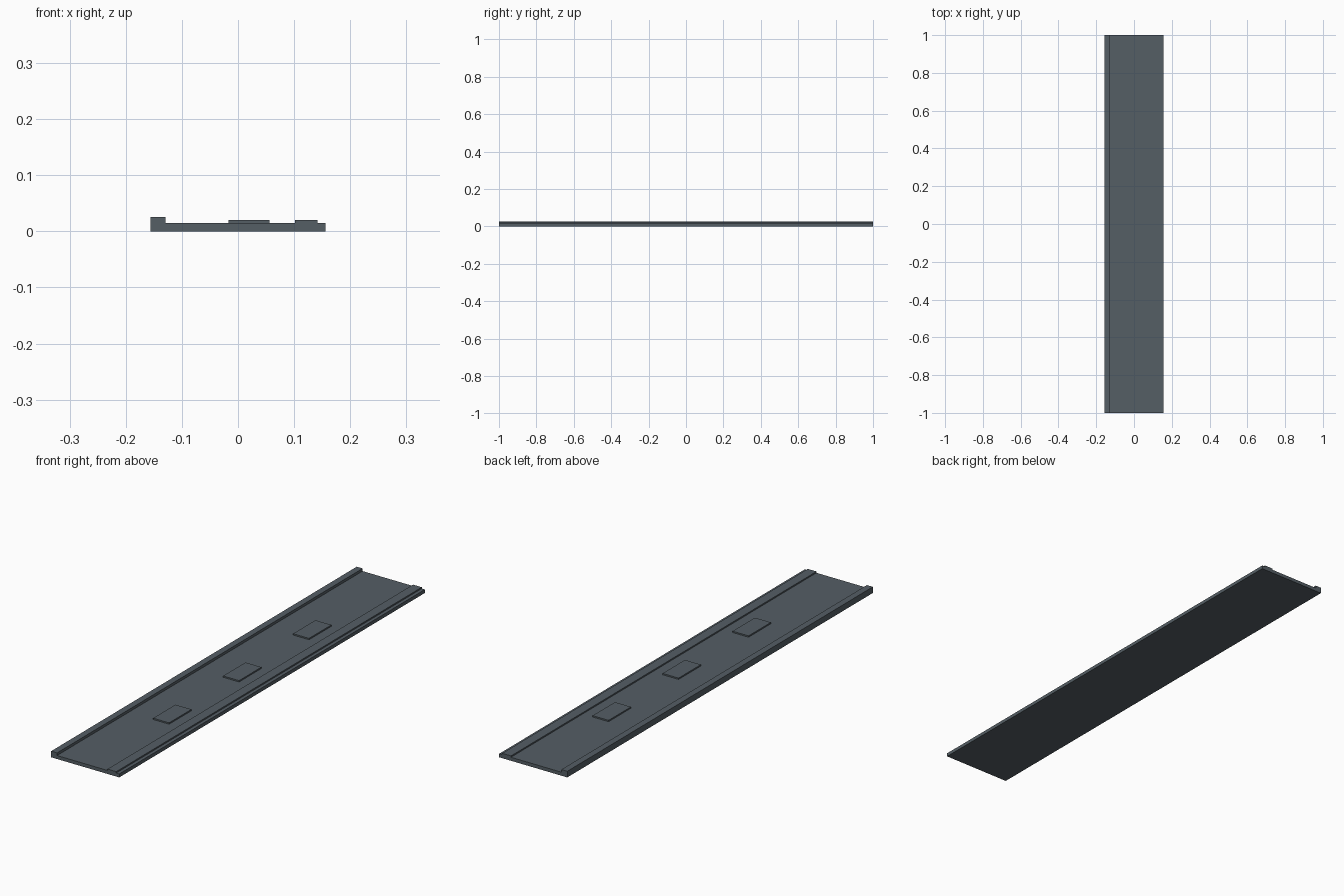
import bpy, bmesh

if "Cube" in bpy.data.objects:
    bpy.data.objects.remove(bpy.data.objects["Cube"])

mat = bpy.data.materials.new("slate grey")
mat.diffuse_color = (0.09, 0.112, 0.13, 1)
mat.use_nodes = True
mat.node_tree.nodes["Principled BSDF"].inputs["Base Color"].default_value = mat.diffuse_color


def box(name, x0, x1, y0, y1, z0, z1):
    bm = bmesh.new()
    bmesh.ops.create_cube(bm, size=1)
    for v in bm.verts:
        v.co.x = x1 if v.co.x > 0 else x0
        v.co.y = y1 if v.co.y > 0 else y0
        v.co.z = z1 if v.co.z > 0 else z0
    me = bpy.data.meshes.new(name)
    bm.to_mesh(me)
    bm.free()
    me.materials.append(mat)
    ob = bpy.data.objects.new(name, me)
    bpy.context.collection.objects.link(ob)
    return ob


BASE = 0.0145  # plank thickness

# long flat plank
box("plank", -0.156, 0.156, -1, 1, 0, BASE)
# raised lip along the left edge
box("edge_lip", -0.156, -0.129, -1, 1, BASE, 0.0255)
# low rail near the right edge
box("low_rail", 0.102, 0.142, -1, 1, BASE, 0.0202)
# three raised pads down the middle
for i in (-1, 0, 1):
    y = i * 0.458
    box(f"pad_{i + 2}", -0.017, 0.056, y - 0.073, y + 0.073, BASE, 0.0202)
